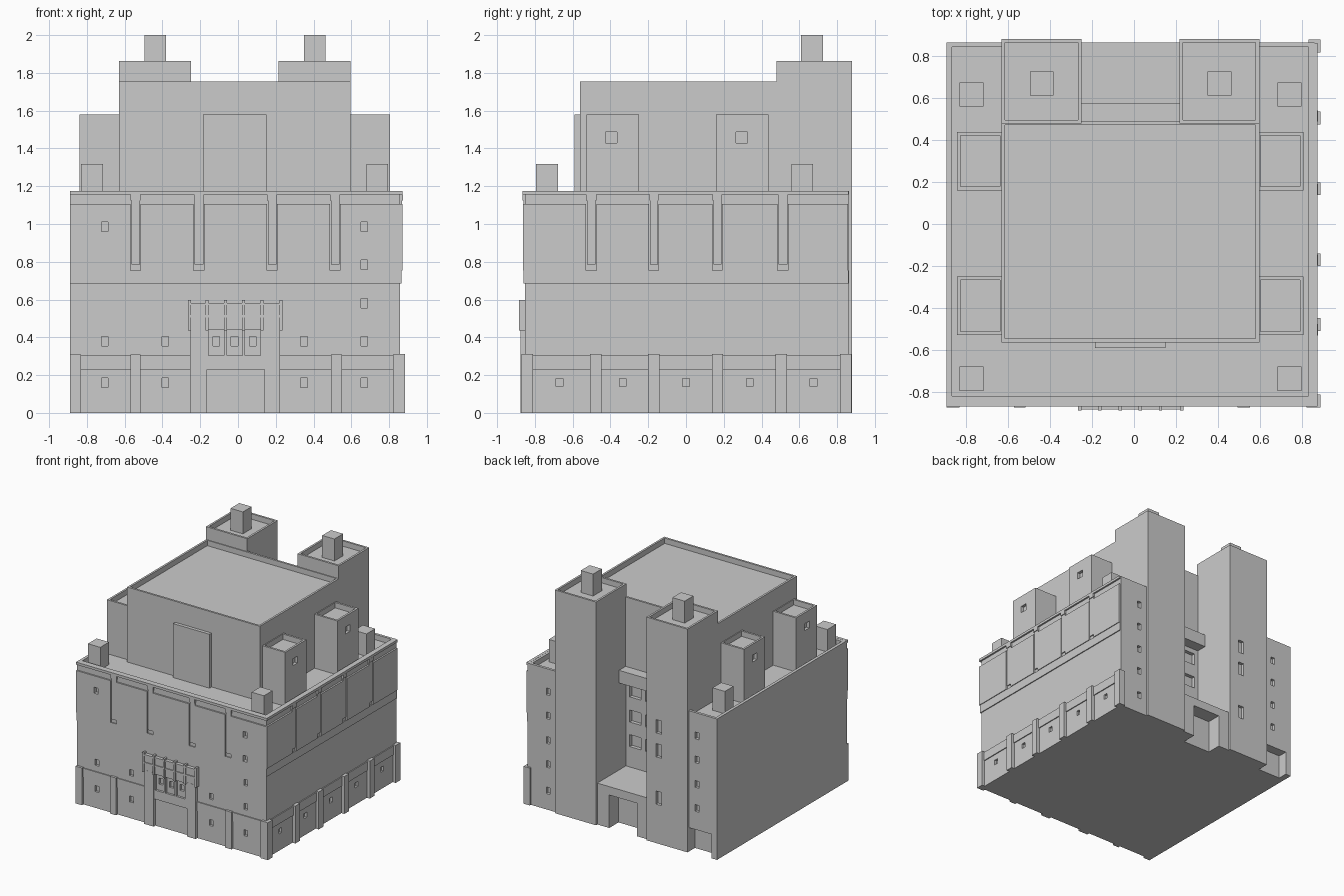
import bpy, bmesh
from mathutils import Vector

if "Cube" in bpy.data.objects:
    bpy.data.objects.remove(bpy.data.objects["Cube"])


def make(name, bm):
    bmesh.ops.recalc_face_normals(bm, faces=bm.faces)
    me = bpy.data.meshes.new(name)
    bm.to_mesh(me)
    bm.free()
    ob = bpy.data.objects.new(name, me)
    bpy.context.collection.objects.link(ob)
    return ob


def add_box(bm, x0, x1, y0, y1, z0, z1):
    v = bmesh.ops.create_cube(bm, size=1)["verts"]
    for p in v:
        p.co = Vector(((x0 + x1) / 2 + p.co.x * (x1 - x0),
                       (y0 + y1) / 2 + p.co.y * (y1 - y0),
                       (z0 + z1) / 2 + p.co.z * (z1 - z0)))


def boxes(name, items):
    bm = bmesh.new()
    for b in items:
        add_box(bm, *b)
    return make(name, bm)


def roof_box(name, b, rim=0.024, drop=0.045):
    """Box whose flat roof is sunk behind a parapet rim."""
    bm = bmesh.new()
    add_box(bm, *b)
    bm.normal_update()
    top = max(bm.faces, key=lambda f: f.calc_center_median().z)
    bmesh.ops.inset_region(bm, faces=[top], thickness=rim)
    low = bmesh.ops.extrude_face_region(bm, geom=[top])
    verts = [g for g in low["geom"] if isinstance(g, bmesh.types.BMVert)]
    bmesh.ops.translate(bm, vec=(0, 0, -drop), verts=verts)
    if top.is_valid:
        bmesh.ops.delete(bm, geom=[top], context='FACES_ONLY')
    return make(name, bm)


def carve(obs, items):
    """Cut recesses (list of boxes) out of each object."""
    cut = boxes("cutter", items)
    cut.hide_render = True
    for ob in obs:
        m = ob.modifiers.new("recess", 'BOOLEAN')
        m.operation, m.solver, m.object = 'DIFFERENCE', 'EXACT', cut
        bpy.context.view_layer.objects.active = ob
        bpy.ops.object.modifier_apply(modifier=m.name)
    bpy.data.objects.remove(cut)


L, R, F, B = -0.89, 0.858, -0.852, 0.862      # outer walls of the main body
TL, TR = (-0.63, -0.25), (0.215, 0.595)       # rear tower x ranges
ROWS = [0.985, 0.785, 0.58, 0.38, 0.16]       # window row heights

# main body, notched at the back for the towers and recess
bm = bmesh.new()
outline = [(L, F), (R, F), (R, B), (TR[1], B), (TR[1], 0.485),
           (TL[0], 0.485), (TL[0], B), (L, B)]
face = bm.faces.new([bm.verts.new((x, y, 0)) for x, y in outline])
ext = bmesh.ops.extrude_face_region(bm, geom=[face])
bmesh.ops.translate(bm, vec=(0, 0, 1.13),
                    verts=[g for g in ext["geom"] if isinstance(g, bmesh.types.BMVert)])
body = make("main_body", bm)

# upper wall panels with narrow strips between them, front and right
PX = [(L, -0.57), (-0.515, -0.235), (-0.18, 0.153), (0.207, 0.487), (0.54, 0.872)]
PY = [(-0.864, -0.53), (-0.475, -0.195), (-0.145, 0.14), (0.19, 0.485), (0.54, 0.857)]
panels = boxes("front_panels", [(a, b, F - 0.012, F + 0.01, 0.755, 1.105) for a, b in PX])
boxes("right_panels", [(R - 0.01, R + 0.014, a, b, 0.755, 1.105) for a, b in PY])
strips = []
for (_, a), (b, _) in zip(PX, PX[1:]):
    strips.append((a + 0.005, b - 0.003, F - 0.009, F + 0.01, 0.785, 1.125))
    strips.append((a + 0.001, b, F - 0.014, F + 0.01, 1.125, 1.155))
for (_, a), (b, _) in zip(PY, PY[1:]):
    strips.append((R - 0.01, R + 0.009, a + 0.005, b - 0.003, 0.785, 1.125))
    strips.append((R - 0.01, R + 0.015, a + 0.001, b, 1.125, 1.155))
boxes("panel_strips", strips)

# window and door recesses in the body
S = 0.018
cuts = []
for x, zs in ((-0.705, (0.985, 0.38, 0.16)), (-0.385, (0.38, 0.16)),
              (0.35, (0.38, 0.16)), (0.668, ROWS)):
    cuts += [(x - S, x + S, -0.95, F + 0.02, z - 0.025, z + 0.025) for z in zs]
for x in (-0.115, -0.018, 0.078):
    cuts.append((x - S, x + S, -0.95, F + 0.02, 0.355, 0.405))
for y in (-0.67, -0.335, 0, 0.338, 0.675):
    cuts.append((R - 0.02, 0.95, y - S, y + S, 0.14, 0.182))
for x, zs in ((-0.705, ROWS[:4]), (0.668, ROWS)):
    cuts += [(x - S, x + S, B - 0.025, 0.95, z - 0.028, z + 0.028) for z in zs]
for x in (-0.163, -0.018, 0.127):
    cuts += [(x - 0.053, x + 0.053, 0.455, 0.6, z - 0.05, z + 0.05)
             for z in (0.98, 0.77, 0.565)]
cuts.append((-0.84, -0.625, B - 0.08, 0.95, -0.1, 0.2))
carve([body, panels], cuts)

# parapet, cornice, ledge and base band
boxes("parapet", [(L, R, F, F + 0.036, 1.1, 1.175), (R - 0.03, R, F, B, 1.1, 1.175),
                  (L, L + 0.025, F, B, 1.1, 1.175), (L, TL[0], B - 0.022, B, 1.1, 1.175),
                  (TR[1], R, B - 0.022, B, 1.1, 1.175)])
for name, z0, z1, out in (("cornice", 1.155, 1.176, 0.014), ("ledge", 0.685, 0.755, 0.008)):
    boxes(name, [(L, R + out, F - out, F + 0.01, z0, z1),
                 (R - 0.01, R + out, F - out, B - 0.003, z0, z1)])
boxes("base_band", [(L, -0.25, F - 0.008, F + 0.01, 0.23, 0.305),
                    (0.215, R + 0.008, F - 0.008, F + 0.01, 0.23, 0.305),
                    (R - 0.01, R + 0.008, F - 0.008, B - 0.003, 0.23, 0.305)])

# base buttresses
boxes("front_buttresses", [(a, b, F - 0.02, F + 0.03, 0, 0.31) for a, b in
                           ((L, -0.83), (-0.57, -0.515), (0.492, 0.55), (0.82, 0.885))])
boxes("right_buttresses", [(R - 0.03, 0.885, a, b, 0, 0.312) for a, b in
                           ((-0.872, -0.81), (-0.508, -0.447), (-0.2, -0.14),
                            (0.137, 0.196), (0.473, 0.535), (0.815, 0.877))])

# front portal: pillars, pierced wall and ribbed balcony
boxes("portal_pillars", [(a, b, F - 0.023, F + 0.01, 0, 0.45)
                         for a, b in ((-0.253, -0.165), (0.14, 0.222))])
portal = boxes("portal_wall", [(-0.17, 0.145, F - 0.018, F + 0.0005, 0.23, 0.45)])
carve([portal], [(x - 0.041, x + 0.041, -0.95, -0.8, 0.305, 0.44)
                 for x in (-0.115, -0.018, 0.078)])
boxes("balcony", [(-0.262, 0.233, F - 0.022, F + 0.01, 0.44, 0.583),
                  (-0.262, 0.233, F - 0.029, F + 0.01, 0.505, 0.518),
                  (-0.262, 0.233, F - 0.029, F + 0.01, 0.57, 0.583)])
boxes("balcony_ribs", [(x - 0.008, x + 0.008, F - 0.033, F + 0.01, 0.435, 0.597)
                       for x in (-0.258, -0.163, -0.066, 0.03, 0.126, 0.227)])

# upper block with raised front panel
roof_box("upper_block", (-0.63, 0.595, -0.562, 0.488, 1.1, 1.755))
boxes("upper_front_panel", [(-0.185, 0.15, -0.59, -0.55, 1.1, 1.58)])

# rear towers and their chimneys
for name, (a, b) in (("left_tower", TL), ("right_tower", TR)):
    tower = roof_box(name, (a, b, 0.478, 0.88, 0, 1.862))
    if a < 0:
        carve([tower], [(-0.39, -0.34, 0.855, 0.95, z - 0.055, z + 0.055)
                        for z in (0.975, 0.775, 0.38)])
boxes("chimneys", [(a, a + 0.113, 0.61, 0.725, 1.8, 2.0) for a in (-0.495, 0.35)])

# roof turrets with a square window on the outer side, and small corner blocks
for side, a, b in (("left", -0.84, -0.62), ("right", 0.585, 0.805)):
    for end, y0, y1, w in (("front", -0.527, -0.25, -0.395), ("back", 0.16, 0.438, 0.295)):
        turret = roof_box(side + "_" + end + "_turret", (a, b, y0, y1, 1.1, 1.58))
        xw = a if a < 0 else b
        carve([turret], [(xw - 0.025, xw + 0.025, w - 0.03, w + 0.03, 1.43, 1.487)])
boxes("roof_corner_blocks", [(a, a + 0.114, y, y + 0.115, 1.1, 1.317)
                             for a in (-0.83, 0.681) for y in (-0.793, 0.558)])

# rear entrance porch and canopy between the towers
porch = boxes("rear_porch", [(TL[1], TR[0], 0.47, 0.862, 0, 0.345)])
carve([porch], [(-0.15, 0.105, 0.74, 0.95, -0.1, 0.275)])
boxes("rear_canopy", [(TL[1], TR[0], 0.47, 0.575, 1.07, 1.176)])
